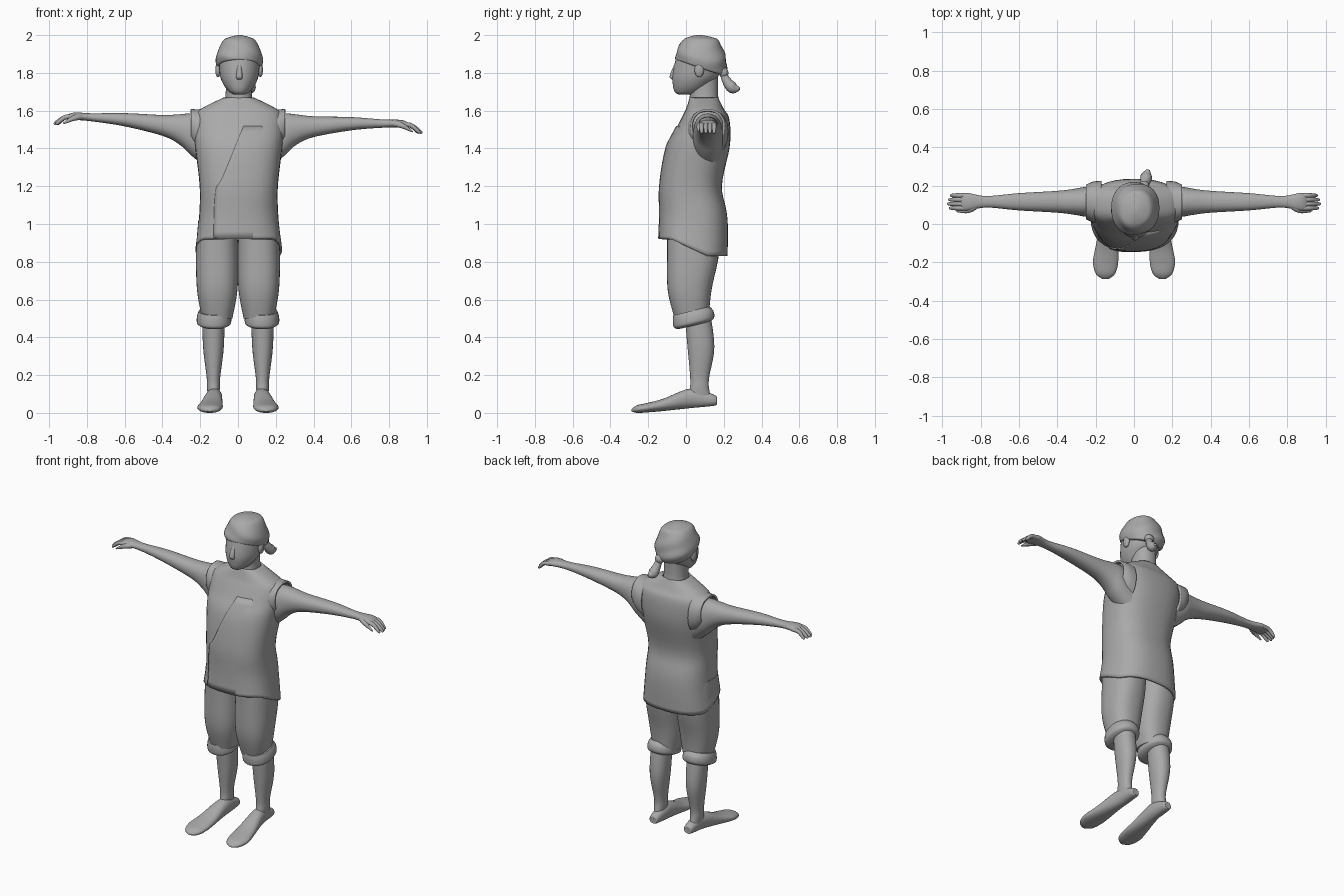
import bpy, bmesh, math
from mathutils import Vector
from mathutils.bvhtree import BVHTree

default_cube = bpy.data.objects.get("Cube")
if default_cube:
    bpy.data.objects.remove(default_cube, do_unlink=True)

grey = (.4, .4, .4, 1)
clay = bpy.data.materials.new("plain grey")
clay.use_nodes = True
clay.diffuse_color = grey
clay.node_tree.nodes["Principled BSDF"].inputs["Base Color"].default_value = grey


def finish(name, bm, thickness=None):
    """Turn a bmesh into a smooth shaded object, optionally a shell."""
    bmesh.ops.recalc_face_normals(bm, faces=bm.faces)
    mesh = bpy.data.meshes.new(name)
    bm.to_mesh(mesh)
    bm.free()
    mesh.materials.append(clay)
    part = bpy.data.objects.new(name, mesh)
    bpy.context.collection.objects.link(part)
    bpy.ops.object.select_all(action='DESELECT')
    part.select_set(True)
    bpy.context.view_layer.objects.active = part
    bpy.ops.object.shade_smooth_by_angle(angle=math.radians(50))
    if thickness:
        shell = part.modifiers.new("thickness", 'SOLIDIFY')
        shell.thickness = thickness
    return part


def spline(rows, steps=5):
    """Interpolate rows of numbers smoothly."""
    padded = [rows[0], *rows, rows[-1]]
    result = []
    for before, start, end, after in zip(padded, padded[1:], padded[2:], padded[3:]):
        for step in range(steps):
            t = step / steps
            row = []
            for a, b, c, d in zip(before, start, end, after):
                bend = 2 * a - 5 * b + 4 * c - d + t * (3 * (b - c) + d - a)
                row.append(b + t / 2 * (c - a + t * bend))
            result.append(row)
    return result + [rows[-1]]


def bridge(bm, rings, closed=True):
    """Join neighbouring rings of vertices with quads."""
    for lower, upper in zip(rings, rings[1:]):
        count = len(lower)
        for k in range(count if closed else count - 1):
            following = (k + 1) % count
            bm.faces.new((lower[k], lower[following], upper[following], upper[k]))


def unchanged(point):
    return point


def loft(name, axis, middle, rows, warp=unchanged, power=2.2, thickness=None):
    """Rows hold the station, half width, and low and high limits of the depth."""
    bm = bmesh.new()
    rings = []
    wide, deep = [i for i in range(3) if i != axis]
    segments = 36
    for station, half, low, high in spline(rows):
        ring = []
        for k in range(segments):
            angle = math.tau * k / segments
            across, along = (math.copysign(abs(f) ** (2 / power), f)
                             for f in (math.cos(angle), math.sin(angle)))
            point = Vector()
            point[axis] = station
            point[wide] = middle + across * half
            point[deep] = (low + high + along * (high - low)) / 2
            ring.append(bm.verts.new(warp(point)))
        rings.append(ring)
    bridge(bm, rings)
    if not thickness:
        bm.faces.new(rings[0])
        bm.faces.new(rings[-1])
    return finish(name, bm, thickness)


def tube(name, points, radii, warp=unchanged):
    """Round tube that swells and tapers along a curved path."""
    bm = bmesh.new()
    rings = []
    path = spline([(*point, radius) for point, radius in zip(points, radii)])
    centres = [warp(Vector(row[:3])) for row in path]
    for i, centre in enumerate(centres):
        direction = centres[min(i + 1, len(centres) - 1)] - centres[max(i - 1, 0)]
        turn = direction.to_track_quat('Z', 'Y')
        spokes = (Vector((math.cos(k * math.tau / 12), math.sin(k * math.tau / 12), 0))
                  for k in range(12))
        rings.append([bm.verts.new(centre + turn @ spoke * path[i][3]) for spoke in spokes])
    bridge(bm, rings)
    bm.faces.new(rings[0])
    bm.faces.new(rings[-1])
    finish(name, bm)


def ball(name, centre, size):
    bm = bmesh.new()
    bmesh.ops.create_uvsphere(bm, u_segments=20, v_segments=12, radius=1)
    for vert in bm.verts:
        vert.co = Vector(centre) + vert.co * Vector(size)
    finish(name, bm)


def ramp(value, start, end):
    """Rise from zero at start to one at end."""
    return max(0, min(1, (value - start) / (end - start)))


# Tunic, with the hem dropping towards the back
def drop_hem(point):
    point.z -= .09 * ramp(point.z, 1.1, .92) * ramp(point.y, -.08, .12)
    return point


tunic = loft("tunic", 2, .004, [
    (.92, .23, -.145, .22), (1.05, .21, -.14, .22), (1.2, .207, -.14, .19),
    (1.4, .23, -.105, .23), (1.5, .24, -.055, .235), (1.57, .235, -.02, .225),
    (1.61, .2, 0, .2), (1.67, .08, .02, .17)], drop_hem, 2.5, thickness=.015)

# Overlapping front panel that lies on the tunic, edged by the diagonal seam
surface = BVHTree.FromPolygons([v.co for v in tunic.data.vertices],
                               [p.vertices for p in tunic.data.polygons])
bm = bmesh.new()
grid = []
for height, edge in spline([(.925, -.13), (1.17, -.12), (1.25, -.08), (1.52, .03)]):
    row = []
    for k in range(17):
        t = k / 16
        x = edge + (.17 - edge) * t
        hit = surface.ray_cast(Vector((x, -1, height)), Vector((0, 1, 0)))[0]
        row.append(bm.verts.new(hit + Vector((0, .01 * t - .007, 0))))
    grid.append(row)
bridge(bm, grid, closed=False)
finish("tunic_front_panel", bm, thickness=.008)


# Neck, and a head that narrows towards the centre of the face
def narrow_face(point):
    point.x *= 1 - 1.2 * max(0, .03 - point.y)
    return point


loft("neck", 2, .004, [(1.58, .09, 0, .19), (1.68, .07, .02, .17), (1.8, .07, 0, .17)])
loft("head", 2, .007, [
    (1.685, .03, -.04, .04), (1.7, .055, -.06, .08), (1.74, .085, -.07, .13),
    (1.8, .104, -.07, .18), (1.92, .105, -.04, .19), (1.97, .06, 0, .14)], narrow_face)
loft("nose", 2, .007, [(1.765, .015, -.074, -.05), (1.785, .017, -.086, -.05),
                       (1.86, .01, -.055, -.03)])
for side, x in (("right", -.106), ("left", .118)):
    ball(side + "_ear", (x, .07, 1.815), (.014, .025, .038))


# Head scarf, hanging lower at the nape, with soft folds, a knot and a tail
def slant_scarf(point):
    point.z -= .36 * ramp(point.z, 1.98, 1.86) * (point.y + .05)
    point.y += .004 * math.sin(point.z * 70 + point.x * 25)
    return point


loft("head_scarf", 2, .007, [
    (1.868, .107, -.045, .195), (1.875, .12, -.056, .207), (1.91, .124, -.052, .216),
    (1.97, .09, -.02, .18), (1.99, .05, .01, .13), (2, .01, .05, .08)], slant_scarf)
ball("scarf_knot", (.05, .2, 1.8), (.03, .025, .028))
tube("scarf_tail", [(.05, .19, 1.81), (.06, .22, 1.75), (.065, .25, 1.72), (.075, .284, 1.716)],
     [.015, .026, .03, .008])

# Limbs are shaped on the left and flipped for the right
for side, sign in (("left", 1), ("right", -1)):
    def flip(point):
        point.x *= sign
        return point

    # The right arm is held a little higher
    def pose_arm(point):
        if sign < 0:
            point.z += .07 * max(0, point.x - .3)
        return flip(point)

    # Cuffs hang lower in front
    def slant_cuff(point):
        point.z += .24 * (point.y - .03)
        return flip(point)

    # Arm and hand
    loft(side + "_arm", 0, .116, [
        (.17, .08, 1.3, 1.575), (.25, .078, 1.365, 1.585), (.31, .068, 1.42, 1.58),
        (.4, .057, 1.46, 1.57), (.6, .045, 1.496, 1.566), (.77, .03, 1.51, 1.553),
        (.87, .046, 1.512, 1.55), (.915, .035, 1.512, 1.526)], pose_arm)
    for i, finger in enumerate(("index", "middle", "ring", "little")):
        y = .083 + .022 * i
        tip = .975 - .009 * abs(i - 1.2)
        tube(f"{side}_{finger}_finger",
             [(.87, y, 1.527), (.915, y, 1.522), (tip - .01, y, 1.49), (tip, y, 1.48)],
             [.012, .0125, .009, .004], pose_arm)
    tube(side + "_thumb", [(.83, .09, 1.53), (.87, .07, 1.52), (.925, .066, 1.488)],
         [.016, .014, .004], pose_arm)

    # Cut edge of the tunic around the arm
    loft(side + "_armhole", 0, .115, [(.17, .11, 1.36, 1.61), (.215, .106, 1.39, 1.607),
                                     (.25, .09, 1.43, 1.609)], flip, thickness=.012)

    # Shorts, rolled cuff, shin and bare foot
    loft(side + "_shorts_leg", 2, .11, [
        (1.02, .1, -.1, .16), (.85, .112, -.1, .175), (.65, .107, -.097, .135),
        (.5, .08, -.06, .12)], flip, 2.4)
    loft(side + "_cuff", 2, .127, [
        (.46, .07, -.04, .13), (.475, .09, -.064, .149), (.51, .09, -.07, .146),
        (.54, .08, -.068, .125)], slant_cuff)
    loft(side + "_shin", 2, .13, [
        (.55, .06, -.01, .125), (.35, .055, .008, .15), (.19, .036, .022, .123),
        (.13, .034, .02, .122), (.05, .025, 0, .14)], flip)

    def splay_foot(point):
        point.x += .025 * ramp(point.y, .05, -.2)
        return flip(point)

    loft(side + "_foot", 1, .124, [
        (.162, .015, .05, .075), (.15, .03, .038, .095), (.03, .042, .026, .13),
        (-.12, .06, .01, .075), (-.2, .066, .003, .054), (-.26, .05, 0, .04),
        (-.288, .015, .008, .02)], splay_foot)
